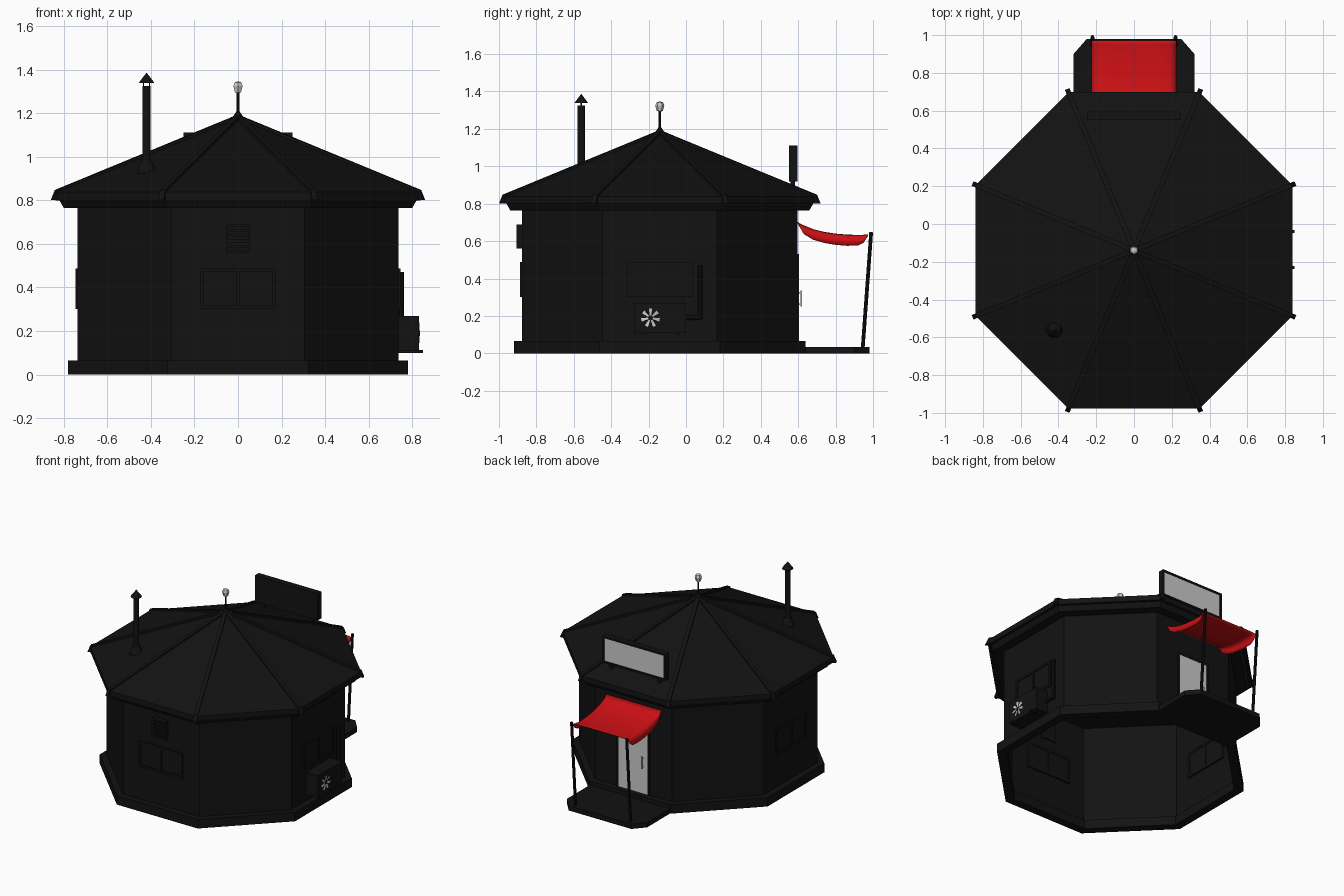
import bpy, bmesh, math
from mathutils import Matrix, Vector

if "Cube" in bpy.data.objects:
    bpy.data.objects.remove(bpy.data.objects["Cube"])

CY = -0.14          # centre of the octagon in y
WALL = 0.737        # wall apothem


def material(name, col):
    m = bpy.data.materials.new(name)
    m.diffuse_color = (*col, 1)
    m.use_nodes = True
    m.node_tree.nodes["Principled BSDF"].inputs["Base Color"].default_value = m.diffuse_color
    return m


DARK = material("dark_paint", (0.006, 0.006, 0.006))
RED = material("red_cloth", (0.6, 0.005, 0.007))


def finish(name, bm, mat=None, ang=0.0, smooth=False, centred=True):
    """Turn a bmesh into an object, turned about the building's axis."""
    bmesh.ops.recalc_face_normals(bm, faces=bm.faces)
    if centred:
        bm.transform(Matrix.Translation((0, CY, 0)) @ Matrix.Rotation(math.radians(ang), 4, 'Z'))
    me = bpy.data.meshes.new(name)
    bm.to_mesh(me)
    bm.free()
    ob = bpy.data.objects.new(name, me)
    bpy.context.collection.objects.link(ob)
    if mat:
        me.materials.append(mat)
    if smooth:
        for p in me.polygons:
            p.use_smooth = True
    return ob


def lathe(name, prof, mat=None, sides=8, closed=False, at=(0, 0), smooth=False):
    """Revolve (apothem, z) points into a faceted solid."""
    bm = bmesh.new()
    k = 1 / math.cos(math.pi / sides)
    rings = []
    for r, z in prof:
        ring = []
        for i in range(sides):
            a = 2 * math.pi * (i + 0.5) / sides
            ring.append(bm.verts.new((at[0] + r * k * math.cos(a), at[1] + r * k * math.sin(a), z)))
        rings.append(ring)
    pairs = list(zip(rings, rings[1:])) + ([(rings[-1], rings[0])] if closed else [])
    for a, b in pairs:
        for i in range(sides):
            j = (i + 1) % sides
            bm.faces.new((a[i], a[j], b[j], b[i]))
    bmesh.ops.remove_doubles(bm, verts=bm.verts, dist=1e-5)
    return finish(name, bm, mat, smooth=smooth)


def box(name, u, d, z, mat=None, ang=0.0):
    """Box on a wall: u along the wall, d outwards from the axis, z up."""
    bm = bmesh.new()
    bmesh.ops.create_cube(bm, size=1)
    for v in bm.verts:
        v.co = Vector((u[v.co.x > 0], -d[v.co.y < 0], z[v.co.z > 0]))
    return finish(name, bm, mat, ang)


def prism(name, pts, depth, mat=None, ang=0.0):
    """Extrude a planar outline along a vector."""
    bm = bmesh.new()
    f = bm.faces.new([bm.verts.new(p) for p in pts])
    g = bmesh.ops.extrude_face_region(bm, geom=[f])
    bmesh.ops.translate(bm, vec=depth, verts=[e for e in g['geom'] if isinstance(e, bmesh.types.BMVert)])
    return finish(name, bm, mat, ang)


def rod(name, a, b, r, mat=None, sides=8, ang=0.0):
    """Round bar between two points."""
    a, b = Vector(a), Vector(b)
    bm = bmesh.new()
    bmesh.ops.create_cone(bm, cap_ends=True, segments=sides, radius1=r, radius2=r, depth=(b - a).length)
    bm.transform(Matrix.Translation((a + b) / 2) @ (b - a).to_track_quat('Z', 'Y').to_matrix().to_4x4())
    return finish(name, bm, mat, ang)


# Octagonal shell: open-bottomed walls, plinth, roof with fascia
lathe("walls", [(WALL, 0), (WALL, 0.77)], DARK)
lathe("plinth", [(0.72, 0), (0.78, 0), (0.78, 0.065), (0.72, 0.065)], DARK, closed=True)
lathe("roof", [(0, 1.18), (0.838, 0.838), (0.838, 0.80), (0.82, 0.80), (0.80, 0.765), (0, 0.765)], DARK)

# Ridge caps with drooping ends
for i in range(8):
    prof = [(0.02, 1.185), (0.905, 0.848), (0.925, 0.802), (0.90, 0.802), (0.02, 1.15)]
    prism(f"ridge_cap_{i + 1}", [(-0.013, -r, z) for r, z in prof], (0.026, 0, 0), DARK, 22.5 + 45 * i)

# Finial
lathe("finial_base", [(0, 1.15), (0.045, 1.155), (0.02, 1.19), (0.006, 1.21), (0, 1.21)], DARK)
rod("finial_pole", (0, 0, 1.19), (0, 0, 1.30), 0.006, DARK)
lathe("finial_knob", [(0, 1.293), (0.014, 1.295), (0.021, 1.325), (0.015, 1.342), (0, 1.347)], sides=6)

# Chimney pipe with collar and rain cap
CH = (-0.42, -0.42)
lathe("chimney_collar", [(0.042, 0.90), (0.042, 0.94), (0.022, 0.985)], DARK, 12, at=CH)
lathe("chimney_pipe", [(0, 0.92), (0.019, 0.92), (0.019, 1.325), (0, 1.325)], DARK, 12, at=CH)
lathe("chimney_cap", [(0, 1.338), (0.036, 1.338), (0.03, 1.348), (0, 1.387)], DARK, 12, at=CH)
for sx in (-1, 1):
    x = CH[0] + sx * 0.014
    rod(f"chimney_cap_strut_{sx}", (x, CH[1], 1.31), (x, CH[1], 1.345), 0.003, DARK, 6)

# Two-pane windows on front, right and left walls
for side, ang in (("front", 0), ("right", 90), ("left", -90)):
    box(f"{side}_window_glass", (-0.16, 0.16), (WALL - 0.01, WALL + 0.003), (0.315, 0.475), DARK, ang)
    for nm, u, z in (("sill", (-0.175, 0.175), (0.30, 0.318)), ("head", (-0.175, 0.175), (0.472, 0.488)),
                     ("jamb_a", (-0.175, -0.158), (0.30, 0.488)), ("jamb_b", (0.158, 0.175), (0.30, 0.488)),
                     ("mullion", (-0.008, 0.008), (0.31, 0.48))):
        box(f"{side}_window_{nm}", u, (WALL - 0.015, WALL + 0.01), z, DARK, ang)

# Louvred vent on the front
box("vent_back", (-0.05, 0.05), (WALL - 0.01, WALL + 0.018), (0.565, 0.685), DARK)
for s in (-1, 1):
    box(f"vent_side_{s}", sorted((s * 0.045, s * 0.056)), (WALL - 0.01, WALL + 0.03), (0.56, 0.69), DARK)
for i in range(6):
    z = 0.56 + i * 0.0236
    box(f"vent_slat_{i + 1}", (-0.05, 0.05), (WALL, WALL + 0.03), (z, z + 0.012), DARK)

# Cooling unit on the right wall, with brackets, conduit and fan
box("cooler_body", (-0.135, 0.14), (WALL - 0.005, 0.832), (0.11, 0.27), DARK, 90)
for u in (-0.09, 0.10):
    box(f"cooler_bracket_{u}", (u - 0.008, u + 0.008), (WALL - 0.005, 0.85), (0.10, 0.112), DARK, 90)
rod("conduit_riser", (0.215, -0.75, 0.18), (0.215, -0.75, 0.47), 0.012, DARK, 8, 90)
rod("conduit_link", (0.13, -0.75, 0.19), (0.215, -0.75, 0.19), 0.012, DARK, 8, 90)
bm = bmesh.new()
for i in range(7):
    a = 2 * math.pi * i / 7 + math.pi / 2
    vs = []
    for r, w in ((0.012, -0.004), (0.05, -0.009), (0.05, 0.009), (0.012, 0.004)):
        vs.append(bm.verts.new((-0.05 + r * math.cos(a) - w * math.sin(a), -0.835 - w * 0.2,
                                0.19 + r * math.sin(a) + w * math.cos(a))))
    bm.faces.new(vs)
finish("fan_blades", bm, None, 90)
rod("fan_hub", (-0.05, -0.83, 0.19), (-0.05, -0.836, 0.19), 0.013, DARK, 10, 90)

# Door with frame and handle on the back wall
box("door", (-0.115, 0.115), (WALL - 0.01, WALL + 0.006), (0.065, 0.515), None, 180)
for s in (-1, 1):
    box(f"door_jamb_{s}", sorted((s * 0.115, s * 0.13)), (WALL - 0.01, WALL + 0.008), (0.06, 0.53), DARK, 180)
box("door_head", (-0.13, 0.13), (WALL - 0.01, WALL + 0.008), (0.515, 0.53), DARK, 180)
box("door_handle", (0.073, 0.083), (WALL + 0.015, WALL + 0.022), (0.25, 0.335), None, 180)
for z in (0.258, 0.32):
    box(f"door_handle_mount_{z}", (0.074, 0.082), (WALL, WALL + 0.018), (z, z + 0.008), None, 180)

# Porch slab with clipped corners
prism("porch_slab", [(-0.32, -0.70, 0), (-0.32, -1.04, 0), (-0.25, -1.12, 0),
                     (0.25, -1.12, 0), (0.32, -1.04, 0), (0.32, -0.70, 0)], (0, 0, 0.035), DARK, 180)

# Awning cloth: sagging sheet with drooping sides, on two leaning posts
bm = bmesh.new()
run = [(0.595, 0.70, 0.0), (0.63, 0.682, 0.045), (0.68, 0.662, 0.055), (0.74, 0.647, 0.057), (0.80, 0.638, 0.058),
       (0.86, 0.633, 0.058), (0.92, 0.631, 0.055), (0.95, 0.632, 0.04), (0.972, 0.634, 0.008)]
half = [(0.222, 1.0), (0.222, 0.5), (0.216, 0.18), (0.195, 0.03), (0.12, 0.0)]
cross = [(-x, t) for x, t in half] + [(0, 0)] + half[::-1]
rows = [[bm.verts.new((x, y, z - t * drop)) for x, t in cross] for y, z, drop in run]
for a, b in zip(rows, rows[1:]):
    for i in range(len(cross) - 1):
        bm.faces.new((a[i], a[i + 1], b[i + 1], b[i]))
bmesh.ops.remove_doubles(bm, verts=bm.verts, dist=1e-5)
cloth = finish("awning_cloth", bm, RED, smooth=True, centred=False)
sol = cloth.modifiers.new("thickness", 'SOLIDIFY')
sol.thickness = 0.004
sol.offset = 0
for s in (-1, 1):
    rod(f"awning_post_{s}", (s * 0.22, -1.085, 0.03), (s * 0.22, -1.13, 0.648), 0.01, DARK, 8, 180)

# Blank sign board on the roof edge
box("sign_board", (-0.25, 0.25), (0.69, 0.728), (0.92, 1.112), DARK, 180)
box("sign_panel", (-0.235, 0.235), (0.72, 0.731), (0.935, 1.097), None, 180)
for s in (-1, 1):
    box(f"sign_frame_side_{s}", sorted((s * 0.237, s * 0.25)), (0.69, 0.735), (0.92, 1.112), DARK, 180)
    box(f"sign_leg_{s}", sorted((s * 0.18, s * 0.205)), (0.70, 0.722), (0.86, 0.93), DARK, 180)
for z in (0.92, 1.099):
    box(f"sign_frame_rail_{z}", (-0.25, 0.25), (0.69, 0.735), (z, z + 0.013), DARK, 180)
